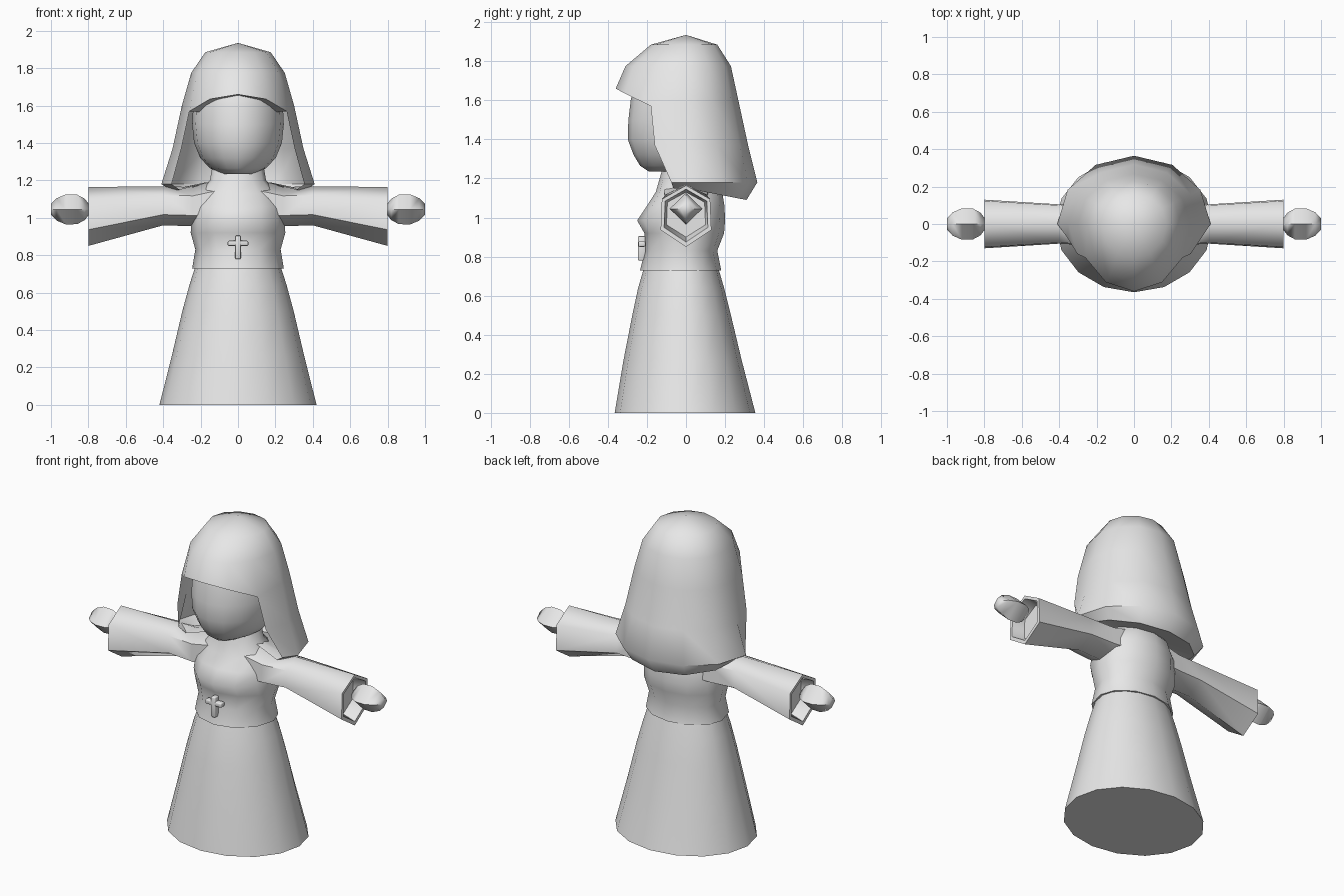
import bpy, bmesh, math
from mathutils import Vector

cube = bpy.data.objects.get("Cube")
if cube:
    bpy.data.objects.remove(cube, do_unlink=True)

grey = bpy.data.materials.new("plain_grey")
grey.use_nodes = True
grey.diffuse_color = (0.8, 0.8, 0.8, 1)
grey.node_tree.nodes["Principled BSDF"].inputs["Base Color"].default_value = (0.8, 0.8, 0.8, 1)


def make_object(name, bm, angle=60):
    bmesh.ops.recalc_face_normals(bm, faces=bm.faces)
    mesh = bpy.data.meshes.new(name)
    bm.to_mesh(mesh)
    bm.free()
    mesh.materials.append(grey)
    ob = bpy.data.objects.new(name, mesh)
    bpy.context.collection.objects.link(ob)
    bpy.ops.object.select_all(action='DESELECT')
    ob.select_set(True)
    bpy.context.view_layer.objects.active = ob
    bpy.ops.object.shade_smooth_by_angle(angle=math.radians(angle))
    return ob


def egg(z, rx, front, back, degrees):
    """Horizontal ring with separate depths to the front and back."""
    pts = []
    for d in degrees:
        c, s = math.cos(math.radians(d)), math.sin(math.radians(d))
        pts.append(Vector((rx * c, s * (back if s > 0 else front), z)))
    return pts


def bridge(bm, a, b, closed=True):
    n = len(a)
    for i in range(n if closed else n - 1):
        j = (i + 1) % n
        bm.faces.new((a[i], a[j], b[j], b[i]))


def loft(name, rings, cap_start=True, cap_end=True, angle=60):
    bm = bmesh.new()
    rows = [[bm.verts.new(p) for p in r] for r in rings]
    for a, b in zip(rows, rows[1:]):
        bridge(bm, a, b)
    if cap_start:
        bm.faces.new(rows[0])
    if cap_end:
        bm.faces.new(rows[-1])
    return make_object(name, bm, angle)


def around(n):
    return [-90 + 360 * i / n for i in range(n)]


# Skirt, closed at the hem
loft("skirt", [egg(*r, around(16)) for r in (
    (0.0, 0.42, 0.365, 0.355), (0.27, 0.352, 0.32, 0.285), (0.5, 0.298, 0.275, 0.23),
    (0.64, 0.26, 0.245, 0.195), (0.76, 0.222, 0.21, 0.16))])

# Bodice with a pinched waist, chest and neck
loft("bodice", [egg(*r, around(12)) for r in (
    (0.73, 0.245, 0.235, 0.18), (0.83, 0.228, 0.21, 0.16), (0.92, 0.253, 0.213, 0.195),
    (0.985, 0.25, 0.25, 0.2), (1.06, 0.25, 0.2, 0.197), (1.13, 0.215, 0.155, 0.185),
    (1.2, 0.15, 0.135, 0.13), (1.32, 0.13, 0.1, 0.12))])

# Head
loft("head", [egg(*r, around(16)) for r in (
    (1.235, 0.09, 0.19, 0.08), (1.265, 0.15, 0.235, 0.12), (1.32, 0.202, 0.268, 0.16),
    (1.40, 0.235, 0.298, 0.19), (1.5, 0.245, 0.295, 0.2), (1.6, 0.24, 0.283, 0.2),
    (1.7, 0.22, 0.26, 0.19), (1.8, 0.15, 0.16, 0.13))])


# Hair: a full cap over the brow, then rows that are open at the face
def build_hair():
    bm = bmesh.new()
    full = around(12)
    rows = []
    for r in ((1.885, 0.175, 0.18, 0.16), (1.775, 0.25, 0.31, 0.23), (1.6, 0.3, 0.36, 0.268)):
        rows.append([bm.verts.new(p) for p in egg(*r, full)])
    # The fringe edge rises towards the middle of the brow
    for i, lift in ((0, 0.06), (1, 0.035), (11, 0.035), (2, -0.03), (10, -0.03)):
        rows[2][i].co.z += lift
    apex = bm.verts.new((0, 0, 1.935))
    top = rows[0]
    for i in range(12):
        bm.faces.new((apex, top[i], top[(i + 1) % 12]))
    bridge(bm, rows[0], rows[1])
    bridge(bm, rows[1], rows[2])
    last = rows[2][2:11]
    for z, rx, front, back, dip in ((1.37, 0.35, 0.32, 0.318, 0), (1.18, 0.41, 0.15, 0.365, 0),
                                    (1.15, 0.36, 0.13, 0.31, 0.06), (1.19, 0.17, 0.06, 0.1, 0.02)):
        row = [bm.verts.new(p) for p in egg(z, rx, front, back, full[2:11])]
        for v in row:
            v.co.z -= dip * max(0, v.co.y) / back
        bridge(bm, last, row, False)
        last = row
    # Underside of the fringe, turned in to the forehead
    inner = [bm.verts.new(Vector((v.co.x * 0.78, v.co.y * 0.74, v.co.z - 0.005)))
             for v in rows[2]]
    front_ids = [10, 11, 0, 1, 2]
    bridge(bm, [rows[2][i] for i in front_ids], [inner[i] for i in front_ids], False)
    bmesh.ops.delete(bm, geom=[v for v in inner if not v.link_faces], context='VERTS')
    return make_object("hair", bm, 50)


build_hair()


# Sleeves: six-sided, flared, with a hollow cuff; four-sided rounded hands
def sleeve_ring(x, top, bottom, half_y, side):
    mid, h = (top + bottom) / 2, (top - bottom) / 2
    prof = ((0, 1), (0.95, 0.55), (1, -0.45), (0, -1), (-1, -0.45), (-0.95, 0.55))
    return [Vector((side * x, half_y * u, mid + h * v)) for u, v in prof]


for side, label in ((1, "left"), (-1, "right")):
    loft(label + "_sleeve", [sleeve_ring(*r, side) for r in (
        (0.12, 1.2, 0.95, 0.12), (0.24, 1.165, 0.955, 0.115), (0.40, 1.168, 0.96, 0.105),
        (0.80, 1.165, 0.85, 0.13), (0.80, 1.145, 0.875, 0.112), (0.72, 1.13, 0.9, 0.1))])
    hand = []
    for x, r in ((0.79, 0.02), (0.82, 0.06), (0.86, 0.082), (0.92, 0.084), (0.97, 0.062), (1.0, 0.03)):
        hand.append([Vector((side * x, r * u, 1.045 + r * 0.96 * v))
                     for u, v in ((0, 1), (1, 0), (0, -1), (-1, 0))])
    loft(label + "_hand", hand, angle=70)


# Small cross on the front of the bodice
def bar(name, size, z):
    bm = bmesh.new()
    bmesh.ops.create_cube(bm, size=1)
    for v in bm.verts:
        v.co = Vector((v.co.x * size[0], -0.226 + v.co.y * size[1], z + v.co.z * size[2]))
    bmesh.ops.bevel(bm, geom=list(bm.edges), offset=0.006, segments=2, affect='EDGES', profile=0.5)
    make_object(name, bm, 60)


bar("cross_upright", (0.03, 0.04, 0.125), 0.842)
bar("cross_arm", (0.11, 0.036, 0.027), 0.864)
